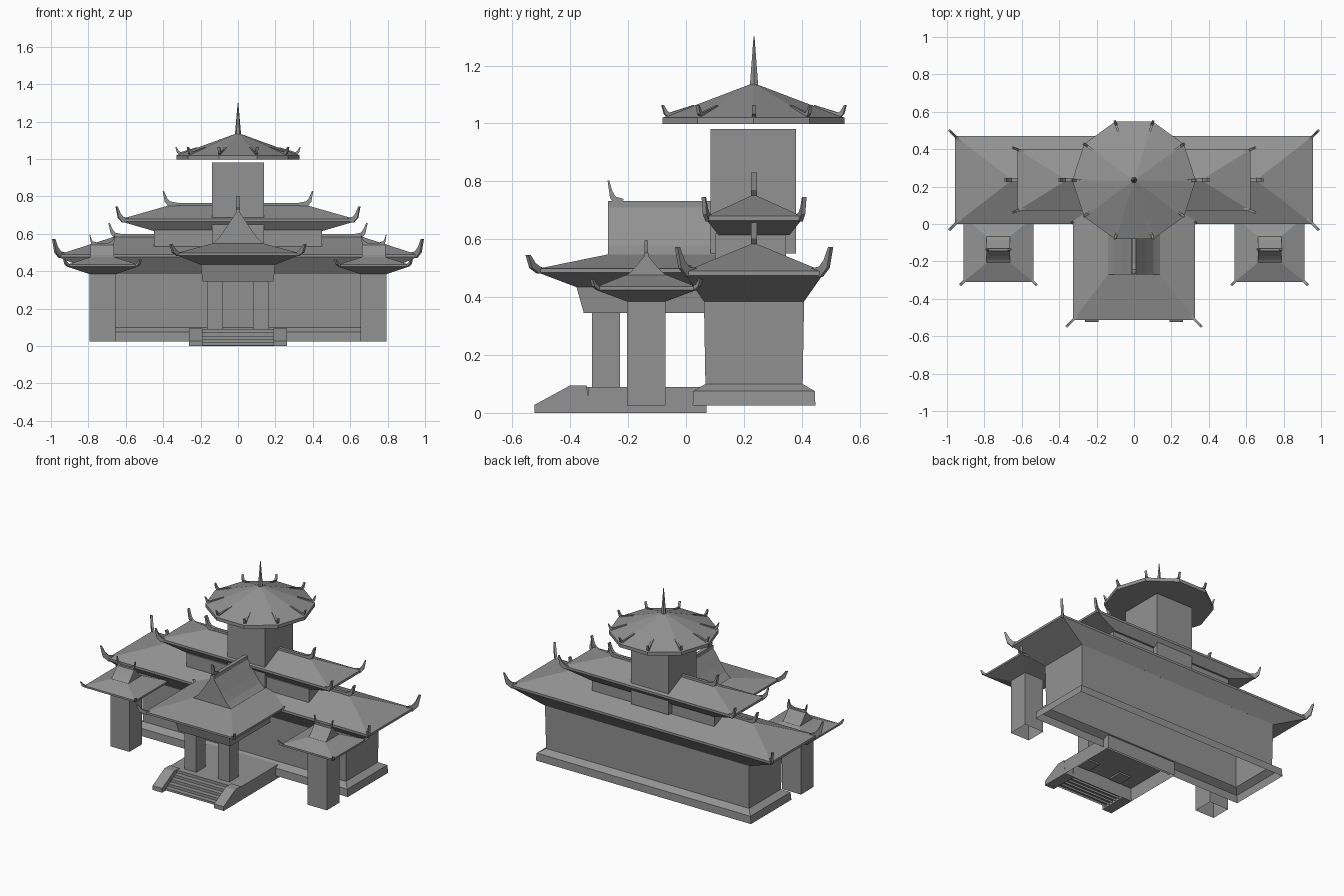
import bpy, bmesh, math
from mathutils import Vector

cube = bpy.data.objects.get("Cube")
if cube:
    bpy.data.objects.remove(cube, do_unlink=True)

stone = bpy.data.materials.new("stone_grey")
stone.use_nodes = True
GREY = (0.29, 0.29, 0.29, 1)
stone.diffuse_color = GREY
stone.node_tree.nodes["Principled BSDF"].inputs["Base Color"].default_value = GREY


def add_object(name, bm):
    mesh = bpy.data.meshes.new(name)
    bm.to_mesh(mesh)
    bm.free()
    mesh.materials.append(stone)
    obj = bpy.data.objects.new(name, mesh)
    bpy.context.collection.objects.link(obj)
    return obj


def rect(cx, cy, hx, hy, z):
    return [Vector((cx + sx * hx, cy + sy * hy, z))
            for sx, sy in ((-1, -1), (1, -1), (1, 1), (-1, 1))]


def ngon(cx, cy, r, n, z):
    return [Vector((cx + r * math.cos(math.tau * i / n), cy + r * math.sin(math.tau * i / n), z))
            for i in range(n)]


def loft(name, rings, bottom=True):
    """Skin stacked rings, listed from the bottom up."""
    bm = bmesh.new()
    rows = [[bm.verts.new(p) for p in ring] for ring in rings]
    n = len(rows[0])
    for a, b in zip(rows, rows[1:]):
        for i in range(n):
            j = (i + 1) % n
            bm.faces.new((a[i], a[j], b[j], b[i]))
    bm.faces.new(rows[-1])
    if bottom:
        bm.faces.new(rows[0][::-1])
    return add_object(name, bm)


def box(name, x0, x1, y0, y1, z0, z1, bottom=True):
    c = ((x0 + x1) / 2, (y0 + y1) / 2, (x1 - x0) / 2, (y1 - y0) / 2)
    return loft(name, [rect(*c, z0), rect(*c, z1)], bottom)


def extrude(name, profile, origin, across, along, length):
    """Extrude a (sideways, height) profile along a direction."""
    bm = bmesh.new()
    o, u, d = Vector(origin), Vector(across).normalized(), Vector(along).normalized()
    ends = [[bm.verts.new(o + u * s + Vector((0, 0, h)) + d * t) for s, h in profile]
            for t in (-length / 2, length / 2)]
    n = len(profile)
    for i in range(n):
        j = (i + 1) % n
        bm.faces.new((ends[0][i], ends[0][j], ends[1][j], ends[1][i]))
    bm.faces.new(ends[0])
    bm.faces.new(ends[1])
    bmesh.ops.recalc_face_normals(bm, faces=bm.faces[:])
    return add_object(name, bm)


HORN = [(-1, 0.15), (-0.8, -0.1), (0.1, -0.15), (0.7, 0.2), (1, 1), (0.8, 1), (0.4, 0.5), (0, 0.25)]


def horn(name, x, y, z, dx, dy, reach, height, width=0.014):
    shape = [(s * reach, h * height) for s, h in HORN]
    extrude(name, shape, (x, y, z), (dx, dy, 0), (-dy, dx, 0), width)


def corner_horns(name, cx, cy, hx, hy, z, reach, height, sides=(-1, 1)):
    for sx in (-1, 1):
        for sy in sides:
            horn(name, cx + sx * hx, cy + sy * hy, z, sx, sy, reach, height)


def ridge(name, half, cy, z0, z1, tall):
    """Ridge cap along x with an upturned ornament at each end."""
    box(name + "_cap", -half, half, cy - 0.01, cy + 0.01, z0, z1)
    for s in (-1, 1):
        horn(name + "_ornament", s * (half - 0.005), cy, z1 - 0.01, s, 0, 0.038, tall, 0.022)


CY = 0.235  # centre line of the hall

# Main hall: stepped plinth, walls and hipped roof
loft("hall_plinth_and_walls", [
    rect(0, CY, 0.79, 0.212, 0.025), rect(0, CY, 0.785, 0.21, 0.075),
    rect(0, CY, 0.745, 0.168, 0.1), rect(0, CY, 0.75, 0.173, 0.388)], bottom=False)
loft("hall_roof", [
    rect(0, CY, 0.75, 0.173, 0.385), rect(0, CY, 0.957, 0.236, 0.475),
    rect(0, CY, 0.957, 0.236, 0.49), rect(0, CY, 0.66, 0.006, 0.585)])
ridge("hall_ridge", 0.66, CY, 0.57, 0.598, 0.07)
corner_horns("hall_roof_horn", 0, CY, 0.95, 0.229, 0.483, 0.056, 0.09)

# Upper storey
box("upper_walls", -0.45, 0.45, 0.1, 0.345, 0.5, 0.62)
loft("upper_roof", [
    rect(0, CY, 0.45, 0.123, 0.615), rect(0, CY, 0.622, 0.163, 0.665),
    rect(0, CY, 0.622, 0.163, 0.68), rect(0, CY, 0.37, 0.006, 0.752)])
ridge("upper_ridge", 0.37, CY, 0.74, 0.765, 0.075)
for sx in (-1, 1):
    for sy in (-1, 1):
        horn("upper_roof_horn", sx * 0.615, CY + sy * 0.16, 0.672, sx, sy * 0.4, 0.04, 0.073)

# Tower with its floating ten-sided roof and spire
box("tower", -0.138, 0.138, 0.085, 0.38, 0.55, 0.98)
loft("tower_roof", [ngon(0, CY - 0.002, r, 10, z)
                    for r, z in ((0.33, 0.998), (0.33, 1.02), (0.012, 1.135))])
loft("spire", [ngon(0, CY, 0.017, 6, 1.125), ngon(0, CY, 0.002, 6, 1.3)])
for i in range(10):
    a = math.tau * i / 10
    ca, sa = math.cos(a), math.sin(a)
    horn("tower_roof_horn", 0.305 * ca, CY + 0.305 * sa, 1.024, ca, sa, 0.03, 0.04, 0.013)
    rib = [(0.22, 1.045), (0.22, 1.063), (0.31, 1.036), (0.31, 1.02)]
    extrude("tower_roof_rib", rib, (0, CY, 0), (ca, sa, 0), (-sa, ca, 0), 0.012)

# Porch platform, columns and beam block
box("porch_platform", -0.26, 0.26, -0.338, 0.07, 0, 0.09, bottom=False)
for s in (-1, 1):
    cx = s * 0.122
    box("porch_column", cx - 0.043, cx + 0.043, -0.325, -0.228, 0.08, 0.35)
loft("porch_beam_block", [rect(0, -0.145, 0.19, 0.208, 0.345), rect(0, -0.155, 0.2, 0.225, 0.44)])

# Porch roof: hipped skirt with a concave gable above
loft("porch_roof_skirt", [
    rect(0, -0.155, 0.2, 0.225, 0.435), rect(0, -0.2, 0.325, 0.312, 0.485),
    rect(0, -0.2, 0.325, 0.312, 0.498), rect(0, -0.085, 0.14, 0.187, 0.547)])
GABLE = [(-1, 0), (1, 0), (0.74, 0.2), (0.48, 0.5), (0.25, 0.8), (0.09, 1), (-0.09, 1),
         (-0.25, 0.8), (-0.48, 0.5), (-0.74, 0.2)]
extrude("porch_gable", [(s * 0.14, 0.545 + h * 0.165) for s, h in GABLE],
        (0, -0.085, 0), (1, 0, 0), (0, 1, 0), 0.37)
box("porch_ridge_cap", -0.012, 0.012, -0.27, 0.1, 0.7, 0.732)
horn("porch_ridge_ornament", 0, -0.243, 0.728, 0, -1, 0.028, 0.075, 0.02)
corner_horns("porch_roof_horn", 0, -0.2, 0.32, 0.307, 0.49, 0.06, 0.055, sides=(-1,))
corner_horns("porch_roof_back_horn", 0, -0.2, 0.32, 0.2, 0.49, 0.02, 0.02, sides=(1,))

# Front steps between sloping cheeks
STEPS = 5
for i in range(STEPS):
    box("step", -0.195, 0.195, -0.49 + i * 0.031, -0.335, 0.004, 0.09 * (i + 1) / STEPS, False)
CHEEK = [(-0.523, 0), (-0.523, 0.028), (-0.4, 0.095), (-0.343, 0.095), (-0.333, 0)]
for s in (-1, 1):
    extrude("stair_cheek", CHEEK, (s * 0.226, 0, 0), (0, 1, 0), (1, 0, 0), 0.07)

# Side pavilions: pillar, flared skirt and small gable
PY = -0.137
for s in (-1, 1):
    px = s * 0.725
    box("pavilion_pillar", px - 0.07, px + 0.07, PY - 0.067, PY + 0.067, 0.025, 0.39, bottom=False)
    loft("pavilion_roof_skirt", [
        rect(px, PY, 0.07, 0.067, 0.385), rect(px, PY, 0.187, 0.172, 0.424),
        rect(px, PY, 0.187, 0.172, 0.436), rect(px, PY, 0.063, 0.072, 0.476)])
    extrude("pavilion_gable", [(t * 0.072, 0.474 + h * 0.068) for t, h in GABLE],
            (px, PY, 0), (0, 1, 0), (1, 0, 0), 0.126)
    box("pavilion_ridge_cap", px - 0.06, px + 0.06, PY - 0.007, PY + 0.007, 0.537, 0.552)
    for e in (-1, 1):
        horn("pavilion_ridge_ornament", px + e * 0.052, PY, 0.548, e, 0, 0.017, 0.048, 0.012)
    corner_horns("pavilion_roof_horn", px, PY, 0.182, 0.167, 0.43, 0.033, 0.033)
